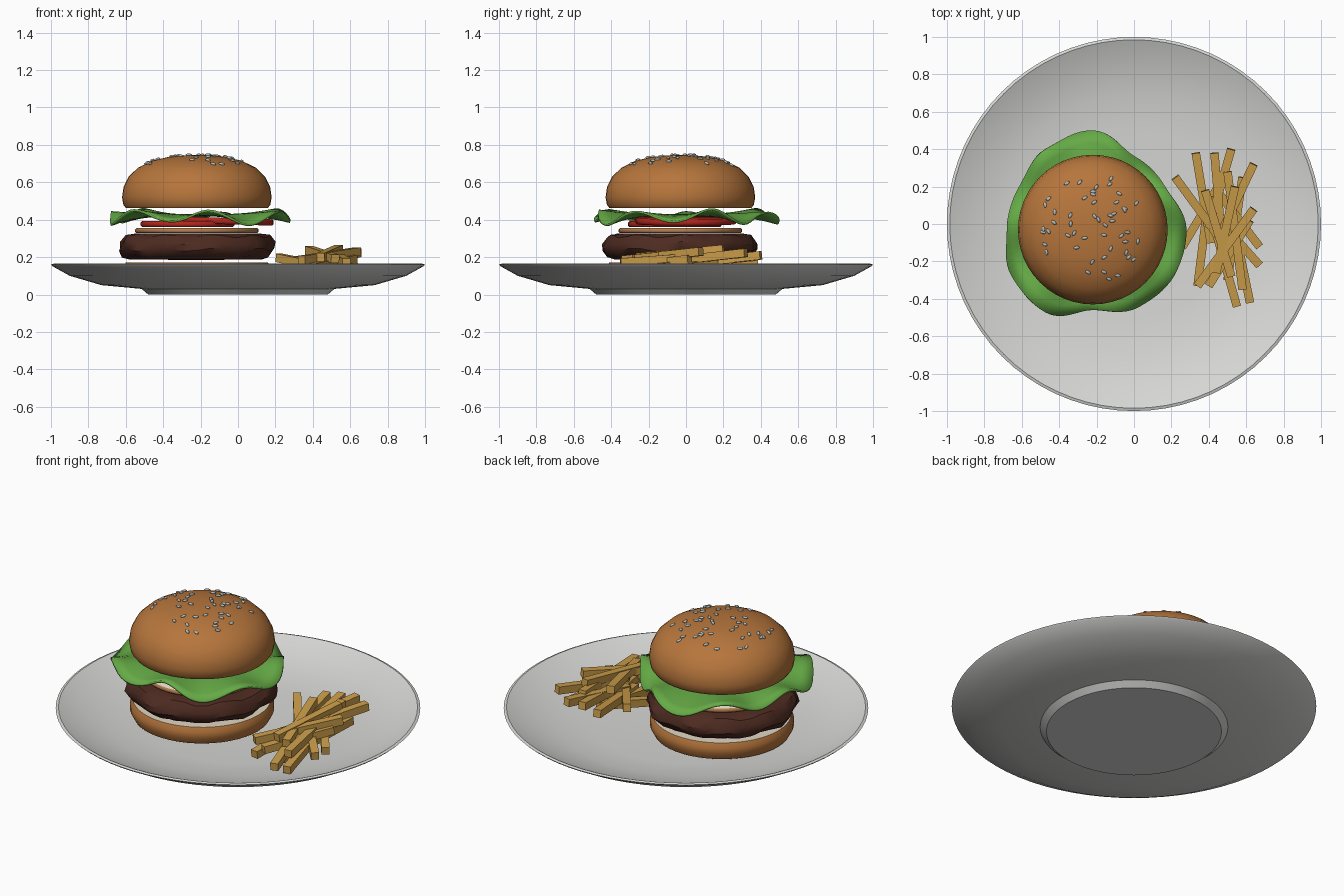
import bpy, bmesh, math, random
from math import sin, cos, pi, radians
from mathutils import Vector, Matrix

random.seed(4)
cube = bpy.data.objects.get("Cube")
if cube:
    bpy.data.objects.remove(cube)

BURGER = Vector((-0.22, -0.03, 0))


def material(name, r, g, b):
    mat = bpy.data.materials.new(name)
    mat.use_nodes = True
    mat.diffuse_color = (r, g, b, 1)
    shader = mat.node_tree.nodes["Principled BSDF"]
    shader.inputs["Base Color"].default_value = (r, g, b, 1)
    shader.inputs["Roughness"].default_value = 0.6
    return mat


china = material("white_china", 0.68, 0.68, 0.67)
crust = material("bun_crust", 0.47, 0.18, 0.045)
crumb = material("bun_crumb", 0.75, 0.68, 0.55)
meat = material("grilled_meat", 0.075, 0.024, 0.015)
green = material("lettuce_green", 0.13, 0.40, 0.06)
red = material("tomato_red", 0.45, 0.02, 0.012)
tan = material("onion_skin", 0.45, 0.21, 0.08)
seed_grey = material("sesame_grey", 0.45, 0.50, 0.48)
gold = material("fried_gold", 0.60, 0.34, 0.07)


def finish(name, bm, mats, angle=None, place=None):
    """Turn a bmesh into a named object, optionally smooth shaded."""
    mesh = bpy.data.meshes.new(name)
    bm.to_mesh(mesh)
    bm.free()
    obj = bpy.data.objects.new(name, mesh)
    bpy.context.collection.objects.link(obj)
    for mat in mats:
        mesh.materials.append(mat)
    if place is not None:
        obj.location = place
    if angle:
        bpy.ops.object.select_all(action="DESELECT")
        obj.select_set(True)
        bpy.context.view_layer.objects.active = obj
        bpy.ops.object.shade_smooth_by_angle(angle=radians(angle))
    return obj


def lathe(profile, steps):
    """Spin an (r, z) profile about the z axis."""
    bm = bmesh.new()
    verts = [bm.verts.new((r, 0, z)) for r, z in profile]
    edges = [bm.edges.new(pair) for pair in zip(verts, verts[1:])]
    bmesh.ops.spin(bm, geom=verts + edges, axis=(0, 0, 1), cent=(0, 0, 0),
                   steps=steps, angle=2 * pi)
    bmesh.ops.remove_doubles(bm, verts=bm.verts, dist=1e-4)
    bmesh.ops.recalc_face_normals(bm, faces=bm.faces)
    return bm


def paint_flat(bm, direction):
    """Give the second material to level faces pointing up or down."""
    for f in bm.faces:
        if f.normal.z * direction > 0.99:
            f.material_index = 1


# Plate with a foot
plate = [(0, 0), (0.48, 0), (0.515, 0.03), (0.73, 0.05), (0.9, 0.1),
         (0.99, 0.15), (1, 0.16), (0.985, 0.165), (0.88, 0.118),
         (0.7, 0.075), (0.5, 0.056), (0, 0.056)]
finish("plate", lathe(plate, 72), [china], 30)

# Bun halves with pale cut faces
bm = lathe([(0, 0.058), (0.34, 0.058), (0.375, 0.072), (0.395, 0.11),
            (0.395, 0.145), (0.38, 0.172), (0, 0.172)], 48)
paint_flat(bm, 1)
finish("bottom_bun", bm, [crust, crumb], 40, BURGER)

dome = [(0, 0.463), (0.38, 0.463), (0.393, 0.48), (0.4, 0.52), (0.392, 0.575),
        (0.365, 0.63), (0.315, 0.678), (0.24, 0.715), (0.15, 0.736),
        (0.07, 0.744), (0, 0.746)]
bm = lathe(dome, 48)
paint_flat(bm, -1)
finish("top_bun", bm, [crust, crumb], 40, BURGER)

# Lumpy patty
bm = lathe([(0, 0.185), (0.35, 0.187), (0.39, 0.205), (0.415, 0.24),
            (0.412, 0.275), (0.385, 0.312), (0.34, 0.325), (0, 0.325)], 36)
for v in bm.verts:
    a = math.atan2(v.co.y, v.co.x)
    r = v.co.xy.length
    swell = 1 + 0.018 * sin(7 * a + 25 * v.co.z) + 0.012 * sin(11 * a - 40 * v.co.z)
    v.co.x *= swell
    v.co.y *= swell
    if 0.36 < r:
        v.co.z += 0.009 * sin(9 * a + 1)
finish("patty", bm, [meat], 35, BURGER)


def slice_disc(name, x, y, z, radius, thick, mats, tilt=0):
    """Thin round slice with softened edges."""
    h, e = thick / 2, thick / 4
    bm = lathe([(0, -h), (radius - e, -h), (radius, -e), (radius, e),
                (radius - e, h), (0, h)], 40)
    if len(mats) > 1:
        paint_flat(bm, 1)
    obj = finish(name, bm, mats, 50, (x, y, z))
    obj.rotation_euler.y = tilt


# Onion and tomato slices
slice_disc("onion_slice", -0.22, -0.03, 0.342, 0.33, 0.025, [tan, crumb])
slice_disc("tomato_slice_right", -0.27, -0.06, 0.376, 0.25, 0.032, [red])
slice_disc("tomato_slice_left", -0.08, 0.0, 0.393, 0.27, 0.034, [red], 0.03)

# Ruffled lettuce leaf, outline radius every 30 degrees
outline = [0.50, 0.45, 0.45, 0.53, 0.50, 0.455, 0.46, 0.50, 0.51, 0.43, 0.48, 0.50]


def rim(a):
    t = (a / (2 * pi)) * len(outline)
    i = int(t)
    blend = (1 - cos((t - i) * pi)) / 2
    n = len(outline)
    return outline[i % n] * (1 - blend) + outline[(i + 1) % n] * blend


bm = bmesh.new()
steps, rings = 96, []
for k in range(7):
    t = k / 6
    ring = []
    for s in range(steps):
        a = 2 * pi * s / steps
        r = 0.12 + (rim(a) - 0.12) * t
        wave = -cos(7 * (a + radians(55))) + 0.3 * sin(3 * a + 1)
        z = 0.424 + 0.033 * wave * t ** 2.5 - 0.01 * t ** 4
        ring.append(bm.verts.new((r * cos(a), r * sin(a), z)))
    rings.append(ring)
for lo, hi in zip(rings, rings[1:]):
    for s in range(steps):
        n = (s + 1) % steps
        bm.faces.new((lo[s], hi[s], hi[n], lo[n]))
bm.faces.new(rings[0])
lettuce = finish("lettuce", bm, [green], 50, BURGER)
solid = lettuce.modifiers.new("thickness", "SOLIDIFY")
solid.thickness = 0.012
solid.offset = 0


# Sesame seeds scattered over the crown
def dome_height(r):
    for (r1, z1), (r2, z2) in zip(dome[3:], dome[4:]):
        if r2 <= r <= r1:
            return z1 + (z2 - z1) * (r1 - r) / (r1 - r2)


bm = bmesh.new()
for i in range(50):
    r, a = 0.29 * math.sqrt(random.random()), random.uniform(0, 2 * pi)
    slope = (dome_height(r + 0.01) - dome_height(max(r - 0.01, 0))) / 0.02
    normal = Vector((-slope * cos(a), -slope * sin(a), 1))
    spot = Matrix.Translation((r * cos(a), r * sin(a), dome_height(r) + 0.003))
    turn = normal.to_track_quat("Z", "Y").to_matrix().to_4x4()
    spin = Matrix.Rotation(random.uniform(0, pi), 4, "Z")
    size = Matrix.Diagonal((0.017, 0.009, 0.007, 1))
    bmesh.ops.create_uvsphere(bm, u_segments=8, v_segments=6, radius=1,
                              matrix=spot @ turn @ spin @ size)
finish("sesame_seeds", bm, [seed_grey], 60, BURGER)

# Heap of fries: back end x, y then front end x, y, lowest layer first
fries = [(.45, .20, .26, -.12), (.40, .15, .34, -.33), (.58, .25, .50, -.30),
         (.53, .02, .62, -.42), (.42, .02, .55, -.44), (.45, .17, .67, -.12),
         (.43, .05, .67, -.22), (.33, .38, .41, -.10), (.62, .02, .40, -.33),
         (.22, .25, .44, -.05), (.43, .38, .47, -.10), (.52, .40, .40, -.02),
         (.50, .28, .58, -.35), (.64, .32, .45, -.08), (.64, .08, .34, -.33),
         (.38, .18, .52, -.28), (.54, .20, .44, -.26)]
bm = bmesh.new()
for i, (x1, y1, x2, y2) in enumerate(fries):
    z = 0.09 + 0.115 * i / len(fries)
    back, front = Vector((x1, y1, z + 0.045)), Vector((x2, y2, z))
    run = back - front
    turn = run.to_track_quat("Y", "Z").to_matrix().to_4x4()
    size = Matrix.Diagonal((0.045, run.length, 0.045, 1))
    bmesh.ops.create_cube(bm, size=1, matrix=Matrix.Translation((back + front) / 2) @ turn @ size)
finish("fries", bm, [gold])
